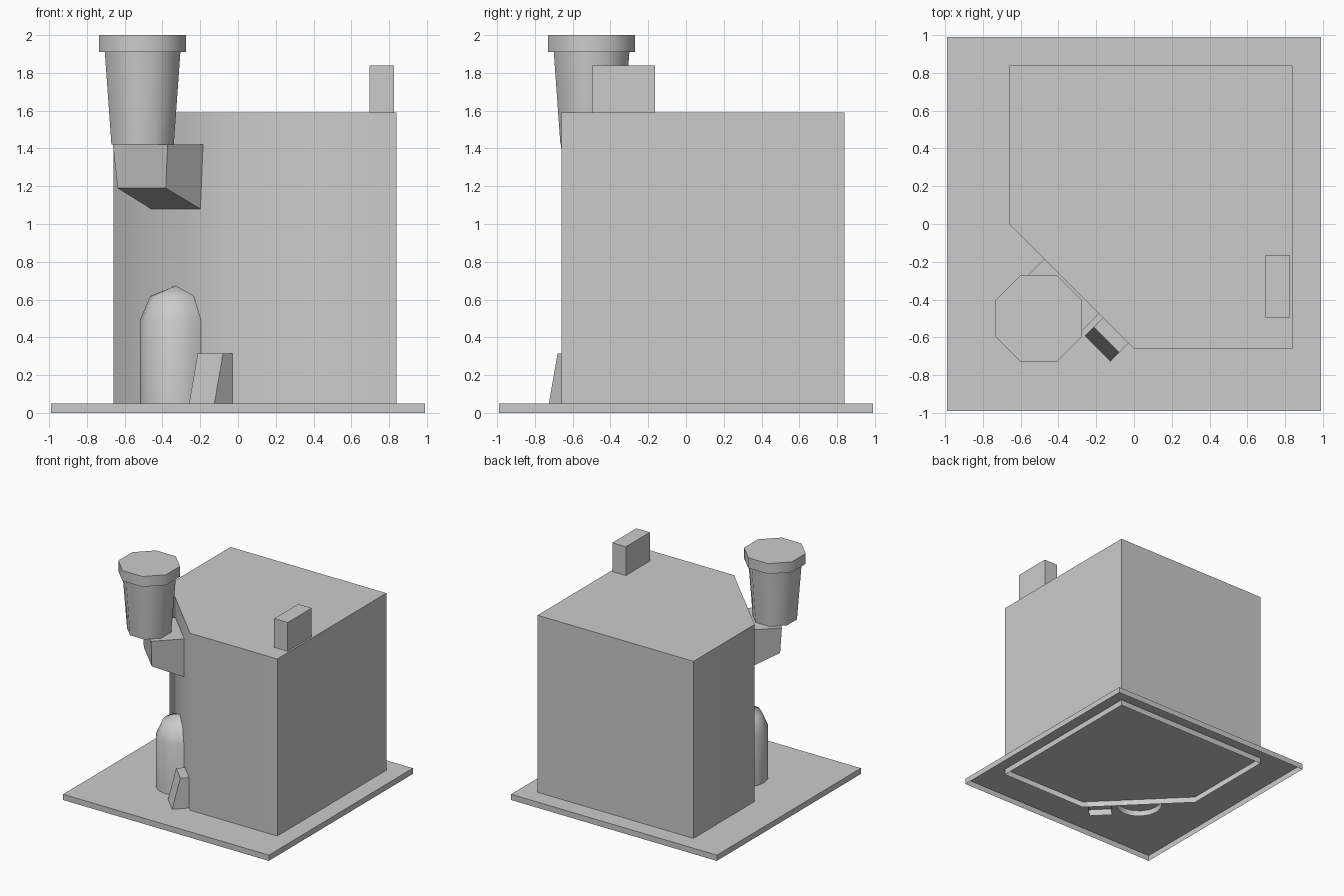
import bpy, bmesh, math

cube = bpy.data.objects.get("Cube")
if cube:
    bpy.data.objects.remove(cube, do_unlink=True)

grey = bpy.data.materials.new("plain_grey")
grey.use_nodes = True
colour = (0.6, 0.6, 0.6, 1)
grey.diffuse_color = colour
grey.node_tree.nodes["Principled BSDF"].inputs["Base Color"].default_value = colour


def loft(name, rings, bottom=True, top=True, smooth=50):
    """Skin a stack of matching closed rings, with optional end caps."""
    bm = bmesh.new()
    rows = [[bm.verts.new(p) for p in ring] for ring in rings]
    n = len(rows[0])
    for low, high in zip(rows, rows[1:]):
        for i in range(n):
            j = (i + 1) % n
            bm.faces.new((low[i], low[j], high[j], high[i]))
    if bottom:
        bm.faces.new(rows[0][::-1])
    if top:
        bm.faces.new(rows[-1])
    bmesh.ops.remove_doubles(bm, verts=bm.verts, dist=0.0001)
    bmesh.ops.recalc_face_normals(bm, faces=bm.faces)
    mesh = bpy.data.meshes.new(name)
    bm.to_mesh(mesh)
    bm.free()
    mesh.materials.append(grey)
    ob = bpy.data.objects.new(name, mesh)
    bpy.context.collection.objects.link(ob)
    if smooth:
        bpy.ops.object.select_all(action="DESELECT")
        ob.select_set(True)
        bpy.context.view_layer.objects.active = ob
        bpy.ops.object.shade_smooth_by_angle(angle=math.radians(smooth))
    return ob


def prism(name, outline, z0, z1, **kw):
    return loft(name, [[(x, y, z) for x, y in outline] for z in (z0, z1)], **kw)


def rect(x0, x1, y0, y1):
    return [(x0, y0), (x1, y0), (x1, y1), (x0, y1)]


def on_wall(s, t, z):
    """Point in the frame of the diagonal wall: s along it, t out from it."""
    k = math.sqrt(0.5)
    return (-0.33 + (s - t) * k, -0.33 - (s + t) * k, z)


def wall_rect(s0, s1, t, z):
    return [on_wall(s, u, z) for s, u in ((s0, 0), (s1, 0), (s1, t), (s0, t))]


def octagon(half_width, z):
    r = half_width / math.cos(math.pi / 8)
    angles = [(i + 0.5) * math.pi / 4 for i in range(8)]
    return [(-0.505 + r * math.cos(a), -0.5 + r * math.sin(a), z) for a in angles]


# Ground slab and building shell, both open underneath
prism("ground_slab", rect(-0.99, 0.99, -0.99, 0.99), 0, 0.05, bottom=False, smooth=0)
corner_cut = [(0, -0.66), (0.84, -0.66), (0.84, 0.84), (-0.66, 0.84), (-0.66, 0)]
prism("building", corner_cut, 0, 1.59, bottom=False)
prism("chimney", rect(0.695, 0.825, -0.495, -0.165), 1.58, 1.84, smooth=0)

# Tapered octagonal hopper with a wider rim
loft("hopper", [octagon(0.165, 1.42), octagon(0.2, 1.91)])
loft("hopper_rim", [octagon(0.23, 1.91), octagon(0.23, 2.0)])

# Chute from the hopper into the diagonal wall
chute_low = [on_wall(s, t, z) for s, t, z in
             ((-0.185, 0, 1.08), (0.185, 0, 1.08), (0.18, 0.255, 1.19), (-0.18, 0.255, 1.19))]
loft("chute", [chute_low, wall_rect(-0.205, 0.205, 0.265, 1.42)])

# Domed half-round doorway against the diagonal wall
radius, spring = 0.19, 0.49
profile = [(radius, 0)] + [(radius * math.cos(a), spring + radius * math.sin(a) * 0.96)
                           for a in (0, math.pi / 4, math.pi / 2)]
arc = [i * math.pi / 8 for i in range(9)]
rows = [[on_wall(r * math.cos(a), r * math.sin(a), z) for a in arc] for r, z in profile]
loft("domed_doorway", rows, bottom=False, top=False)

# Sloped block beside the doorway
loft("sloped_block", [wall_rect(0.235, 0.425, 0.147, 0), wall_rect(0.235, 0.425, 0.07, 0.315)],
     bottom=False)
